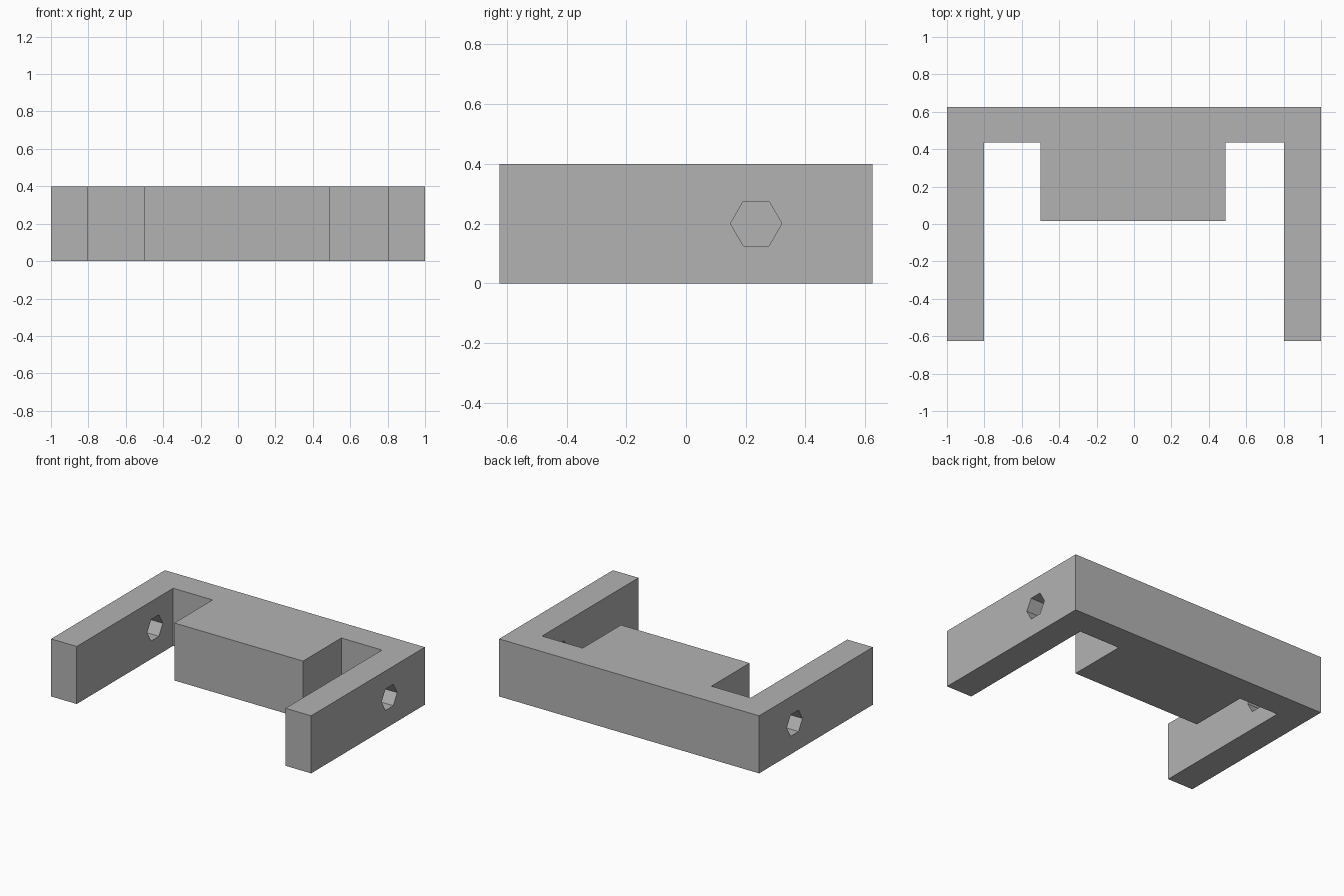
import bpy
import bmesh
import math

if "Cube" in bpy.data.objects:
    bpy.data.objects.remove(bpy.data.objects["Cube"], do_unlink=True)

HEIGHT = 0.4
FRONT, BACK = -0.625, 0.625
BAR_FRONT, BLOCK_FRONT = 0.435, 0.015
ARM_INNER = 0.803
BLOCK_RIGHT, BLOCK_LEFT = -0.5, 0.49

grey = bpy.data.materials.new("plain grey")
grey.use_nodes = True
colour = (0.45, 0.45, 0.45, 1)
grey.diffuse_color = colour
grey.node_tree.nodes["Principled BSDF"].inputs["Base Color"].default_value = colour

# Bracket: back bar, two arms and a centre block as one extruded outline
outline = [
    (-1, BACK), (-1, FRONT), (-ARM_INNER, FRONT), (-ARM_INNER, BAR_FRONT),
    (BLOCK_RIGHT, BAR_FRONT), (BLOCK_RIGHT, BLOCK_FRONT),
    (BLOCK_LEFT, BLOCK_FRONT), (BLOCK_LEFT, BAR_FRONT),
    (ARM_INNER, BAR_FRONT), (ARM_INNER, FRONT), (1, FRONT), (1, BACK),
]
bm = bmesh.new()
base = bm.faces.new([bm.verts.new((x, y, 0)) for x, y in outline])
top = bmesh.ops.extrude_face_region(bm, geom=[base])
top_verts = [v for v in top["geom"] if isinstance(v, bmesh.types.BMVert)]
bmesh.ops.translate(bm, verts=top_verts, vec=(0, 0, HEIGHT))
bmesh.ops.recalc_face_normals(bm, faces=bm.faces)
mesh = bpy.data.meshes.new("bracket")
bm.to_mesh(mesh)
bm.free()
mesh.materials.append(grey)
bracket = bpy.data.objects.new("bracket", mesh)
bpy.context.collection.objects.link(bracket)

# Hexagonal hole through each arm, stopping short of the centre block
for side, sign in (("left", 1), ("right", -1)):
    bpy.ops.mesh.primitive_cylinder_add(
        vertices=6, radius=0.086, depth=0.4,
        location=(sign * 0.9, 0.235, HEIGHT / 2), rotation=(0, math.pi / 2, 0))
    cutter = bpy.context.object
    cutter.name = side + "_hole_cutter"
    cutter.data.materials.append(grey)
    cutter.hide_render = True
    cut = bracket.modifiers.new(side + "_hole", "BOOLEAN")
    cut.operation = "DIFFERENCE"
    cut.solver = "EXACT"
    cut.object = cutter
    bpy.ops.object.select_all(action="DESELECT")
    bpy.context.view_layer.objects.active = bracket
    bracket.select_set(True)
    bpy.ops.object.modifier_apply(modifier=cut.name)
    bpy.data.objects.remove(cutter, do_unlink=True)
